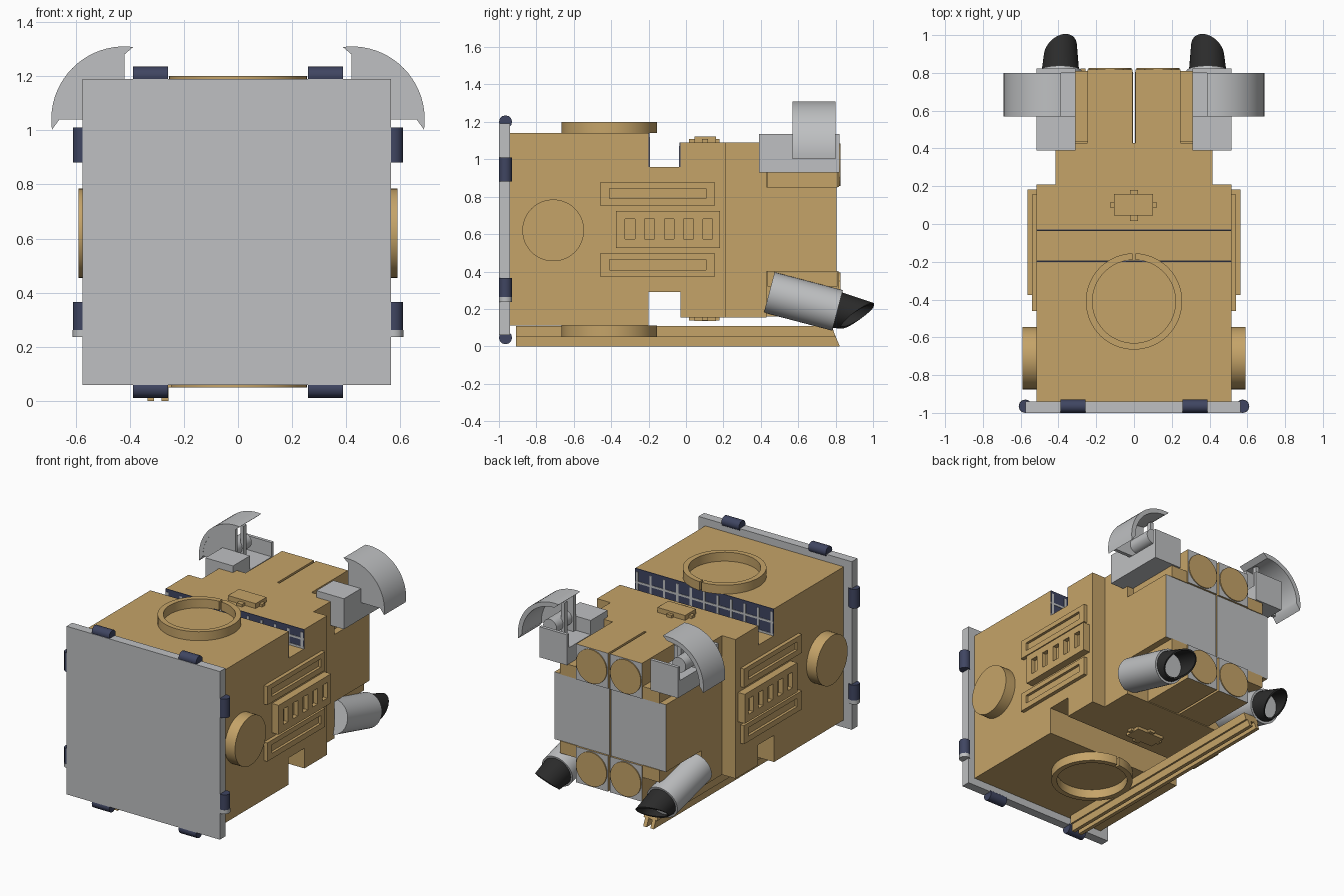
import bpy, bmesh
from math import cos, sin, radians, pi
from mathutils import Vector, Matrix

if "Cube" in bpy.data.objects:
    bpy.data.objects.remove(bpy.data.objects["Cube"])


def material(name, rgb):
    m = bpy.data.materials.new(name)
    m.use_nodes = True
    m.diffuse_color = (*rgb, 1)
    m.node_tree.nodes["Principled BSDF"].inputs["Base Color"].default_value = (*rgb, 1)
    return m


TAN = material("tan", (0.56, 0.37, 0.14))
GREY = material("light grey", (0.52, 0.53, 0.54))
NAVY = material("navy", (0.05, 0.06, 0.12))
BLACK = material("black", (0.025, 0.025, 0.025))


def finish(name, bm, mats, smooth=False):
    bmesh.ops.recalc_face_normals(bm, faces=bm.faces)
    me = bpy.data.meshes.new(name)
    bm.to_mesh(me)
    bm.free()
    for m in mats:
        me.materials.append(m)
    ob = bpy.data.objects.new(name, me)
    bpy.context.collection.objects.link(ob)
    if smooth:
        bpy.ops.object.select_all(action="DESELECT")
        ob.select_set(True)
        bpy.context.view_layer.objects.active = ob
        bpy.ops.object.shade_smooth_by_angle(angle=radians(35))
    return ob


def add_box(bm, x, y, z):
    """Box from (low, high) pairs; returns its faces."""
    size = [abs(b - a) for a, b in (x, y, z)]
    mid = [(a + b) / 2 for a, b in (x, y, z)]
    verts = bmesh.ops.create_cube(bm, size=1, matrix=Matrix.Translation(mid) @ Matrix.Diagonal((*size, 1)))["verts"]
    return list({f for v in verts for f in v.link_faces})


def box(name, x, y, z, mat=TAN):
    bm = bmesh.new()
    add_box(bm, x, y, z)
    return finish(name, bm, [mat])


def rod(name, start, end, radius, mat=TAN, segments=32):
    a, b = Vector(start), Vector(end)
    turn = (b - a).to_track_quat("Z", "Y").to_matrix().to_4x4()
    bm = bmesh.new()
    bmesh.ops.create_cone(bm, cap_ends=True, segments=segments, radius1=radius, radius2=radius,
                          depth=(b - a).length, matrix=Matrix.Translation((a + b) / 2) @ turn)
    return finish(name, bm, [mat], True)


def prism(name, points, axis, low, high, mat):
    """Extrude an outline along x or y; points are (y, z) or (x, z)."""
    put = (lambda p, d: (d, *p)) if axis == "x" else (lambda p, d: (p[0], d, p[1]))
    bm = bmesh.new()
    face = bm.faces.new([bm.verts.new(put(p, low)) for p in points])
    new = bmesh.ops.extrude_face_region(bm, geom=[face])["geom"]
    shift = put((0, 0), high - low)
    bmesh.ops.translate(bm, vec=shift, verts=[g for g in new if isinstance(g, bmesh.types.BMVert)])
    return finish(name, bm, [mat], True)


def ring(name, centre, outer, inner, z0, z1):
    """Raised ring with a narrow slit at the back."""
    n, gap = 64, 0.03
    bm = bmesh.new()
    rows = []
    for i in range(n + 1):
        a = pi / 2 + gap + (2 * pi - 2 * gap) * i / n
        rows.append([bm.verts.new((centre[0] + r * cos(a), centre[1] + r * sin(a), z))
                     for r, z in ((outer, z0), (outer, z1), (inner, z1), (inner, z0))])
    for p, q in zip(rows, rows[1:]):
        for k in range(4):
            bm.faces.new((p[k], p[(k + 1) % 4], q[(k + 1) % 4], q[k]))
    bm.faces.new(rows[0])
    bm.faces.new(rows[-1])
    return finish(name, bm, [TAN], True)


def arc(cx, cz, r, a0, a1, n=20):
    return [(cx + r * cos(radians(a0 + (a1 - a0) * i / n)), cz + r * sin(radians(a0 + (a1 - a0) * i / n)))
            for i in range(n + 1)]


# Hull blocks
W = 0.515
box("main_hull", (-W, W), (-0.94, -0.2), (0.11, 1.14))
box("neck", (-W, W), (-0.2, -0.03), (0.29, 0.96))
box("middle_hull", (-W, W), (-0.03, 0.21), (0.155, 1.09))
box("rear_hull", (-0.415, 0.415), (0.21, 0.43), (0.155, 1.09))

# Front plate
box("front_plate", (-0.575, 0.565), (-1.0, -0.94), (0.06, 1.19), GREY)

# Patterned panels in the top groove
for tag, y, top, step in (("front", -0.2, 1.14, 1), ("rear", -0.03, 1.09, -1)):
    box(tag + "_groove_panel", (-W, W), (y, y + 0.004 * step), (0.96, top), NAVY)
    bm = bmesh.new()
    span = (y + 0.002 * step, y + 0.007 * step)
    for z in (0.967, (0.96 + top) / 2):
        add_box(bm, (-W, W), span, (z - 0.007, z + 0.007))
    for i in range(11):
        x = -0.5 + 0.1 * i
        add_box(bm, (x - 0.008, x + 0.008), span, (0.96, top - 0.02))
    finish(tag + "_groove_grid", bm, [GREY])

# Rings and hatch details on top and underside
ring("top_ring", (0, -0.41), 0.255, 0.22, 1.14, 1.2)
ring("bottom_ring", (0, -0.41), 0.255, 0.22, 0.05, 0.11)
for tag, base, out in (("top", 1.09, 1), ("bottom", 0.155, -1)):
    bm = bmesh.new()
    add_box(bm, (-0.105, 0.1), (0.045, 0.16), (base, base + 0.033 * out if out > 0 else 0.135))
    small = base + 0.018 * out
    add_box(bm, (-0.125, 0.12), (0.085, 0.117), (base, small))
    add_box(bm, (-0.02, 0.02), (0.015, 0.18), (base, small))
    finish(tag + "_hatch", bm, [TAN])


def recessed_panel(name, side, x_out, y, z, slots, depth):
    """Side panel made of a backing slab and a frame leaving open slots."""
    bm = bmesh.new()
    zs0, zs1 = slots[0][2:]
    inner, outer = side * (x_out - depth), side * x_out
    add_box(bm, (side * 0.51, inner), y, z)
    add_box(bm, (inner, outer), y, (z[0], zs0))
    add_box(bm, (inner, outer), y, (zs1, z[1]))
    edges = [y[0]] + [v for s in slots for v in s[:2]] + [y[1]]
    for a, b in zip(edges[::2], edges[1::2]):
        add_box(bm, (inner, outer), (a, b), (zs0, zs1))
    finish(name, bm, [TAN])


def clip(name, start, end, banded=False):
    rod(name, start, end, 0.035, NAVY, 12)
    if banded:
        s = Vector(start)
        rod(name + "_band", s - Vector((0, 0, 0.001)), s + Vector((0, 0, 0.025)), 0.0358, GREY, 12)


for s, side in ((1, "left"), (-1, "right")):
    # Side disc and panels
    rod(side + "_disc", (s * 0.5, -0.71, 0.62), (s * 0.59, -0.71, 0.62), 0.165, TAN, 48)
    for tag, z in (("upper", 0.752), ("lower", 0.372)):
        recessed_panel(f"{side}_{tag}_side_panel", s, 0.54, (-0.46, 0.155), (z, z + 0.125),
                       [(-0.41, 0.108, z + 0.037, z + 0.093)], 0.018)
    vents = [(c - 0.026, c + 0.026, 0.575, 0.68) for c in (-0.3, -0.195, -0.09, 0.013, 0.117)]
    recessed_panel(side + "_vent_panel", s, 0.565, (-0.375, 0.182), (0.527, 0.724), vents, 0.03)

    # Clips around the front plate
    for tag, z in (("top", 1.2), ("bottom", 0.046)):
        clip(f"{side}_{tag}_clip", (s * 0.258, -0.965, z), (s * 0.388, -0.965, z))
    for tag, z in (("upper", 0.882), ("lower", 0.238)):
        clip(f"{side}_{tag}_side_clip", (s * 0.575, -0.965, z), (s * 0.575, -0.965, z + 0.128), tag == "lower")

    # Rear box with a grey back face
    bm = bmesh.new()
    for f in add_box(bm, (s * 0.004, s * 0.415), (0.42, 0.805), (0.4, 0.852)):
        f.material_index = int(f.calc_center_median().y > 0.8)
    finish(side + "_rear_box", bm, [TAN, GREY])

    # Round-capped rear pods
    for tag, z0, z1 in (("upper", 0.852, 1.09), ("lower", 0.16, 0.4)):
        bm = bmesh.new()
        for f in add_box(bm, (s * 0.008, s * 0.245), (0.42, 0.818), (z0, z1)):
            f.material_index = int(f.calc_center_median().y > 0.8)
        finish(f"{side}_{tag}_pod", bm, [TAN, GREY])
        c = (z0 + z1) / 2
        rod(f"{side}_{tag}_pod_cap", (s * 0.127, 0.81, c), (s * 0.127, 0.825, c), 0.114, TAN, 40)
    for tag, z in (("upper", 0.85), ("lower", 0.32)):
        box(f"{side}_{tag}_shoulder", (s * 0.24, s * 0.37), (0.435, 0.81), (z, z + 0.082))

    # Arm block
    box(side + "_arm", (s * 0.31, s * 0.515), (0.39, 0.57), (0.93, 1.135), GREY)
    box(side + "_arm_base", (s * 0.31, s * 0.515), (0.57, 0.8), (0.93, 1.04), GREY)
    box(side + "_arm_end", (s * 0.31, s * 0.515), (0.8, 0.822), (0.93, 1.135), GREY)

    # Curved fender: shell, front web and inner struts
    outer = arc(0.42, 1.04, 0.27, -8, 97)
    inner = arc(0.42, 1.04, 0.24, 90, 0)
    prism(side + "_fender", [(s * x, z) for x, z in outer + inner], "y", 0.57, 0.8, GREY)
    web = [(0.42, 1.04)] + arc(0.42, 1.04, 0.25, 0, 90)
    prism(side + "_fender_web", [(s * x, z) for x, z in web], "y", 0.571, 0.595, GREY)
    rod(side + "_fender_hub", (s * 0.48, 0.59, 1.12), (s * 0.48, 0.76, 1.12), 0.05, GREY)
    box(side + "_fender_post", (s * 0.42, s * 0.445), (0.66, 0.69), (1.03, 1.27), GREY)

    # Angled thruster
    a, b = Vector((s * 0.39, 0.445, 0.288)), Vector((s * 0.39, 0.81, 0.192))
    rod(side + "_thruster", a, b, 0.112, GREY, 40)
    axis = (b - a).normalized()
    across = Vector((s, 0, 0))
    up = Vector((0, -axis.z, axis.y))
    bm = bmesh.new()
    loops = []
    for radius, reach, slant in ((0.1, -0.01, 0), (0.088, 0.11, 1), (0.078, 0.11, 1), (0.08, 0.015, 0)):
        loop = []
        for i in range(32):
            t = 2 * pi * i / 32
            far = reach + slant * (0.065 * sin(t) - 0.03 * cos(t))
            loop.append(bm.verts.new(b + axis * far + (across * cos(t) + up * sin(t)) * radius))
        loops.append(loop)
    for p, q in zip(loops, loops[1:]):
        for i in range(32):
            bm.faces.new((p[i], p[(i + 1) % 32], q[(i + 1) % 32], q[i]))
    bm.faces.new(loops[-1]).material_index = 1
    finish(side + "_nozzle", bm, [BLACK, GREY], True)

# Underside rail on the right
prism("rail_base", [(-0.91, 0.05), (-0.91, 0.108), (0.78, 0.108), (0.8, 0.05)], "x", -0.345, -0.245, TAN)
for tag, x in (("outer", -0.335), ("inner", -0.282)):
    prism(tag + "_rail", [(-0.91, 0), (-0.91, 0.06), (0.797, 0.06), (0.822, 0)], "x", x, x + 0.025, TAN)
